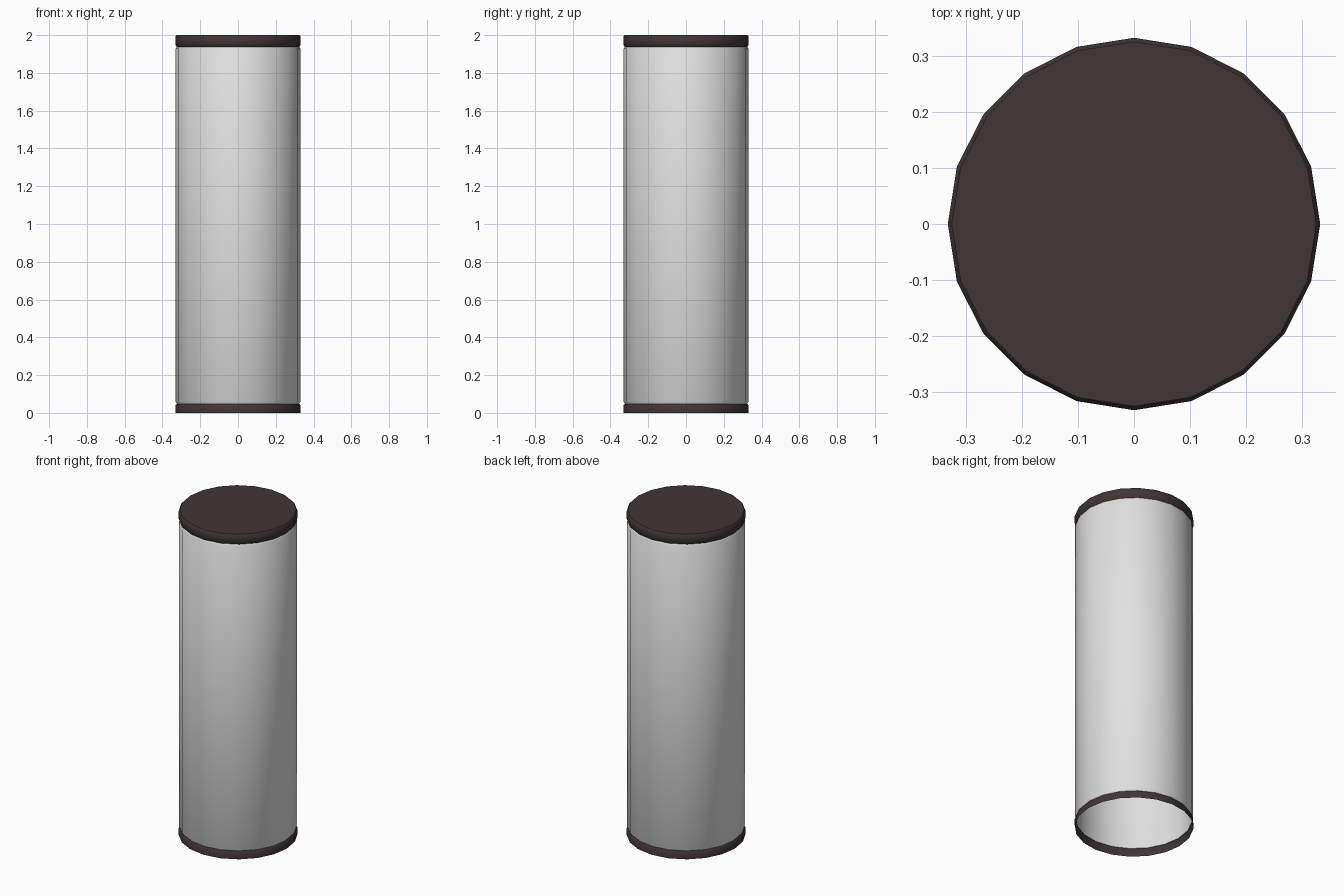
import bpy, bmesh, math

if "Cube" in bpy.data.objects:
    bpy.data.objects.remove(bpy.data.objects["Cube"])

SIDES = 20


def material(name, rgb):
    m = bpy.data.materials.new(name)
    m.diffuse_color = (*rgb, 1)
    m.use_nodes = True
    m.node_tree.nodes["Principled BSDF"].inputs["Base Color"].default_value = m.diffuse_color
    return m


def lathe(name, profile, mat, close_top=False):
    """Revolve (radius, z) points, listed bottom to top, into an open shell."""
    bm = bmesh.new()
    rings = [[bm.verts.new((r * math.cos(2 * math.pi * i / SIDES),
                            r * math.sin(2 * math.pi * i / SIDES), z))
              for i in range(SIDES)] for r, z in profile]
    for lo, hi in zip(rings, rings[1:]):
        for i in range(SIDES):
            j = (i + 1) % SIDES
            bm.faces.new((lo[i], lo[j], hi[j], hi[i])).smooth = True
    if close_top:
        bm.faces.new(rings[-1])
    mesh = bpy.data.meshes.new(name)
    bm.to_mesh(mesh)
    bm.free()
    mesh.materials.append(mat)
    obj = bpy.data.objects.new(name, mesh)
    bpy.context.collection.objects.link(obj)
    return obj


dark = material("dark brown", (0.054, 0.036, 0.036))
grey = material("light grey", (0.76, 0.76, 0.76))

# open bottom rim, chamfered towards the groove
lathe("bottom_rim", [(0.332, 0), (0.332, 0.038), (0.324, 0.048)], dark)

# hollow tube with chamfered ends, smooth shaded throughout
lathe("tube_body", [(0.324, 0.048), (0.330, 0.058),
                    (0.330, 1.928), (0.324, 1.938)], grey)

# closed lid with chamfers above and below
lathe("top_lid", [(0.324, 1.938), (0.332, 1.948),
                  (0.332, 1.992), (0.325, 2.0)], dark, close_top=True)
